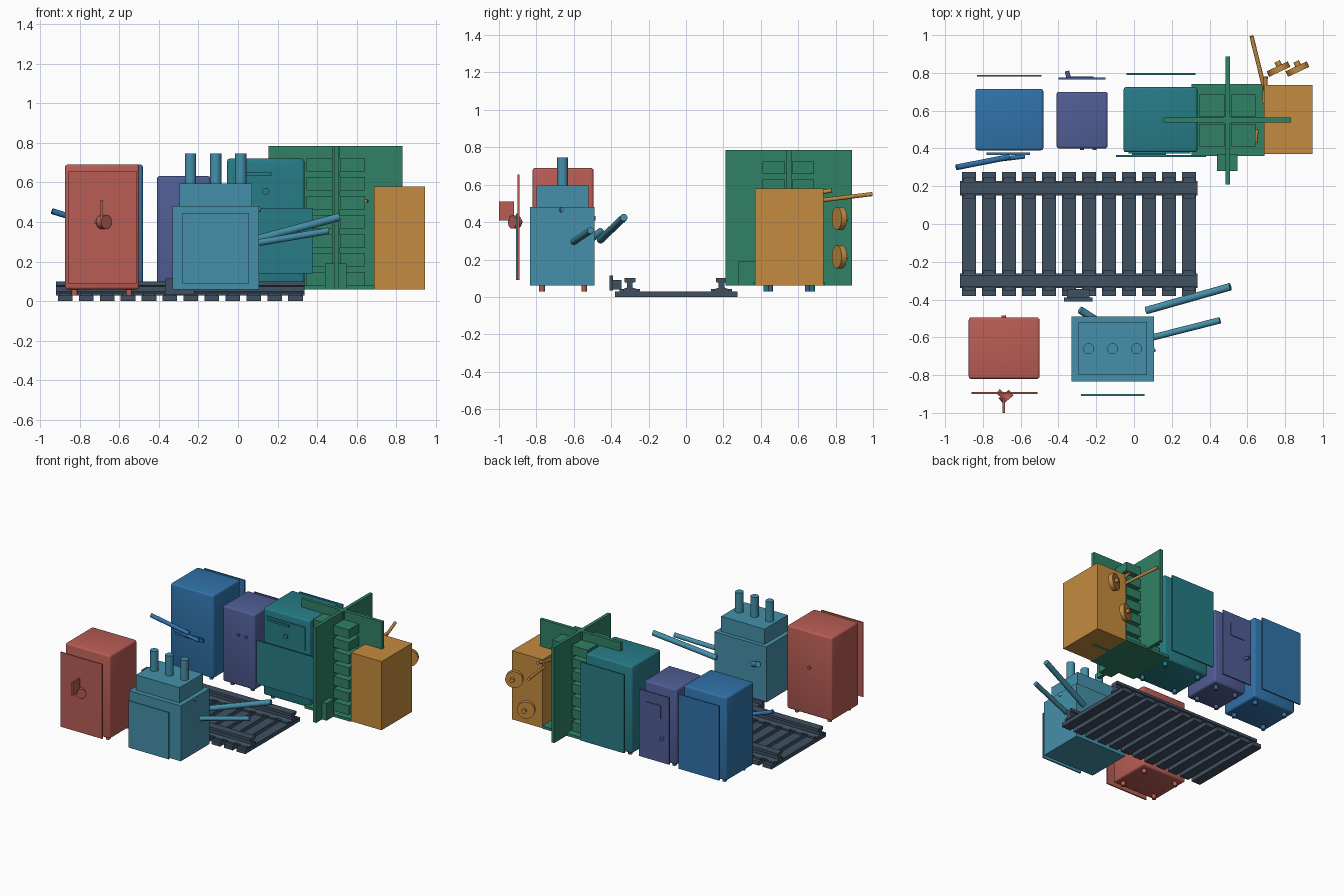
import bpy, bmesh, math
from mathutils import Vector

if "Cube" in bpy.data.objects:
    bpy.data.objects.remove(bpy.data.objects["Cube"])

COL = {'slate': (.05, .08, .12), 'red': (.48, .11, .09), 'steel': (.06, .28, .4),
       'blue': (.03, .17, .4), 'indigo': (.08, .11, .3), 'teal': (.02, .2, .24),
       'green': (.03, .22, .13), 'orange': (.56, .26, .05)}
MATS = {}
for key, c in COL.items():
    MATS[key] = bpy.data.materials.new(key)
    MATS[key].diffuse_color = (*c, 1)


def finish(name, bm, col, smooth=False):
    bmesh.ops.recalc_face_normals(bm, faces=bm.faces)
    me = bpy.data.meshes.new(name)
    bm.to_mesh(me)
    bm.free()
    me.materials.append(MATS[col])
    ob = bpy.data.objects.new(name, me)
    bpy.context.collection.objects.link(ob)
    if smooth:
        bpy.context.view_layer.objects.active = ob
        ob.select_set(True)
        bpy.ops.object.shade_smooth_by_angle()
        ob.select_set(False)
    return ob


def add_box(bm, x0, x1, y0, y1, z0, z1):
    vs = bmesh.ops.create_cube(bm, size=1)['verts']
    for v in vs:
        v.co = Vector((x0 + (v.co.x + .5) * (x1 - x0), y0 + (v.co.y + .5) * (y1 - y0),
                       z0 + (v.co.z + .5) * (z1 - z0)))


def box(name, col, *ext, bevel=0):
    bm = bmesh.new()
    add_box(bm, *ext)
    if bevel:
        bmesh.ops.bevel(bm, geom=bm.edges[:], offset=bevel, segments=3, profile=.5, affect='EDGES')
    return finish(name, bm, col, bevel > 0)


def rod(name, col, a, b, r, n=20):
    a, b = Vector(a), Vector(b)
    bm = bmesh.new()
    bmesh.ops.create_cone(bm, cap_ends=True, segments=n, radius1=r, radius2=r, depth=(b - a).length)
    m = (b - a).to_track_quat('Z', 'Y').to_matrix().to_4x4()
    m.translation = (a + b) / 2
    bm.transform(m)
    return finish(name, bm, col, True)


def cabinet(name, col, x0, x1, y0, y1, top, door_y, door_x):
    # rounded body on four round feet with a detached door panel
    box(name + '_body', col, x0, x1, y0, y1, .06, top, bevel=.013)
    for i, x in enumerate((x0 + .05, x1 - .05)):
        for j, y in enumerate((y0 + .05, y1 - .05)):
            rod(f'{name}_foot_{i}{j}', col, (x, y, .03), (x, y, .065), .015)
    box(name + '_door', col, *door_x, door_y - .005, door_y + .005, .09, top - .035)


# Track: sleepers, chairs and rails
for i in range(12):
    x = -.873 + i * .1058
    box(f'sleeper_{i}', 'slate', x - .037, x + .037, -.38, .275, 0, .03)
    for j, y in enumerate((-.3, .19)):
        box(f'rail_chair_{i}_{j}', 'slate', x - .03, x + .03, y - .055, y + .055, .03, .042)
half = [(.038, .03), (.038, .042), (.015, .05), (.015, .075), (.03, .08), (.03, .1)]
profile = half + [(-y, z) for y, z in reversed(half)]
for name, y0 in (('front_rail', -.3), ('back_rail', .19)):
    bm = bmesh.new()
    f = bm.faces.new([bm.verts.new((-.92, y0 + y, z)) for y, z in profile])
    r = bmesh.ops.extrude_face_region(bm, geom=[f])
    bmesh.ops.translate(bm, vec=(1.255, 0, 0),
                        verts=[g for g in r['geom'] if isinstance(g, bmesh.types.BMVert)])
    finish(name, bm, 'slate')
box('rail_contact_box', 'slate', -.355, -.235, -.39, -.345, .04, .09)
box('rail_contact_cover', 'slate', -.37, -.22, -.41, -.39, .035, .115)

# Red cabinet with lever handle on the loose door
cabinet('red_cabinet', 'red', -.875, -.5, -.82, -.495, .69, -.895, (-.86, -.51))
box('red_handle_lever', 'red', -.695, -.683, -1.0, -.92, .41, .51)
rod('red_handle_disc', 'red', (-.69, -.9, .4), (-.665, -.93, .4), .035)
rod('red_handle_stem', 'red', (-.72, -.885, .4), (-.68, -.92, .4), .014)
rod('red_back_knob', 'red', (-.69, -.5, .42), (-.69, -.485, .42), .012)

# Transformer with three bushings and pipes
box('transformer_tank', 'steel', -.33, .105, -.835, -.49, .06, .48)
box('transformer_head', 'steel', -.295, .07, -.8, -.52, .48, .595)
for i, x in enumerate((-.24, -.113, .014)):
    rod(f'bushing_{i}', 'steel', (x, -.66, .59), (x, -.66, .745), .029)
box('transformer_door', 'steel', -.28, .055, -.91, -.9, .09, .445)
rod('long_pipe', 'steel', (.065, -.458, .305), (.51, -.332, .425), .02)
rod('short_pipe', 'steel', (.1, -.6, .295), (.455, -.51, .355), .017)
rod('back_stub_pipe', 'steel', (-.2, -.51, .31), (-.285, -.455, .35), .02)
rod('side_latch', 'steel', (.07, -.68, .465), (.11, -.66, .465), .014)

# Blue cabinet with levers on the front
cabinet('blue_cabinet', 'blue', -.84, -.48, .39, .715, .69, .785, (-.83, -.49))
box('lever_rail', 'blue', -.78, -.55, .365, .378, .325, .35)
rod('long_lever', 'blue', (-.94, .3, .455), (-.66, .355, .37), .015)
rod('short_lever', 'blue', (-.77, .335, .38), (-.58, .358, .335), .012)

# Indigo cabinet with two knobs and a door panel
cabinet('indigo_cabinet', 'indigo', -.41, -.14, .4, .7, .632, .77, (-.4, -.15))
for i, x in enumerate((-.275, -.21)):
    rod(f'front_knob_{i}', 'indigo', (x, .392, .445), (x, .41, .445), .011)
box('door_inset_panel', 'indigo', -.335, -.215, .77, .781, .42, .52)
rod('door_knob', 'indigo', (-.345, .77, .28), (-.355, .81, .28), .012)

# Teal cabinet with front panels
cabinet('teal_cabinet', 'teal', -.055, .335, .38, .725, .72, .795, (-.04, .325))
box('lower_front_panel', 'teal', -.095, .38, .355, .365, .14, .47)
box('upper_front_panel', 'teal', -.03, .3, .373, .385, .49, .665)
box('panel_bar', 'teal', -.01, .17, .365, .38, .635, .65)
rod('panel_knob', 'teal', (.14, .365, .555), (.14, .385, .555), .018)

# Green tower: crossed plates with stacked fins in the four quadrants
box('cross_plate_long', 'green', .155, .832, .538, .563, .06, .785)
box('cross_plate_deep', 'green', .484, .509, .21, .887, .06, .785)
box('tower_base', 'green', .305, .69, .36, .74, .06, .08)
box('tower_core', 'green', .475, .515, .53, .57, .08, .785)
box('tower_step', 'green', .44, .547, .28, .37, .06, .19)
for k in range(7):
    z = .69 - k * .096
    bm = bmesh.new()
    for x0, x1 in ((.345, .478), (.515, .642)):
        for y0, y1 in ((.41, .53), (.57, .685)):
            add_box(bm, x0, x1, y0, y1, z - .034, z + .034)
    finish(f'tower_fins_{k}', bm, 'green')

# Orange box with hand wheels and levers on the back
box('orange_housing', 'orange', .688, .945, .37, .735, .06, .58)
ax = Vector((-.42, .9, 0)).normalized()
for i, c in enumerate((Vector((.765, .82, .215)), Vector((.865, .82, .42)))):
    rod(f'hand_wheel_{i}', 'orange', c - ax * .016, c + ax * .016, .062, 28)
    h = c + Vector((.012, 0, 0))
    rod(f'wheel_hub_{i}', 'orange', h, h + ax * .045, .016)
rod('long_handle', 'orange', (.692, .71, .515), (.622, .995, .55), .011)
rod('handle_link', 'orange', (.688, .64, .545), (.698, .78, .57), .011)
rod('side_catch', 'orange', (.643, .43, .505), (.65, .5, .505), .01)

for m in bpy.data.materials:
    if m.users and not m.is_grease_pencil:
        m.use_nodes = True
        m.node_tree.nodes["Principled BSDF"].inputs["Base Color"].default_value = m.diffuse_color
